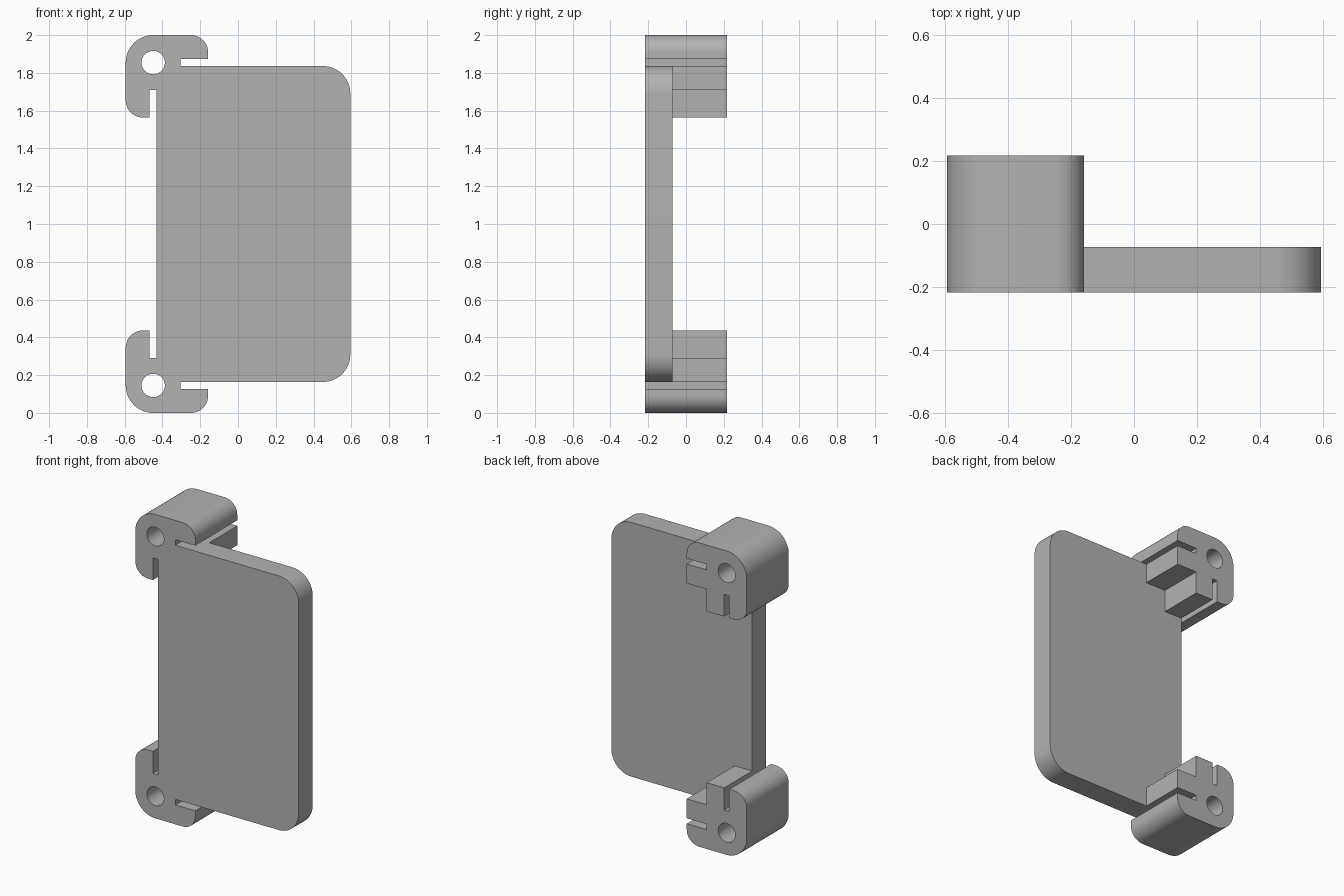
import bpy, bmesh, math
from mathutils import Vector

cube = bpy.data.objects.get("Cube")
if cube:
    bpy.data.objects.remove(cube, do_unlink=True)

U = 2 / 55            # design unit
WIDTH, HEIGHT, DEPTH = 32.7, 55, 12
PLATE = 4             # plate thickness
ARC_STEPS = 16


def outline(corners):
    """Polygon from (x, z, radius) corners, rounding right angles."""
    points = []
    for i, (x, z, r) in enumerate(corners):
        p = Vector((x, z))
        if not r:
            points.append(p)
            continue
        to_prev = (Vector(corners[i - 1][:2]) - p).normalized()
        to_next = (Vector(corners[(i + 1) % len(corners)][:2]) - p).normalized()
        centre = p + r * (to_prev + to_next)
        for k in range(ARC_STEPS + 1):
            t = math.pi / 2 * k / ARC_STEPS
            points.append(centre - r * (to_next * math.cos(t) + to_prev * math.sin(t)))
    return points


def extrude(name, points, y0, y1):
    """Solid from a front outline, between two depths."""
    bm = bmesh.new()
    verts = [bm.verts.new(((x - WIDTH / 2) * U, (y0 - DEPTH / 2) * U, z * U)) for x, z in points]
    face = bm.faces.new(verts)
    new = bmesh.ops.extrude_face_region(bm, geom=[face])["geom"]
    moved = [v for v in new if isinstance(v, bmesh.types.BMVert)]
    bmesh.ops.translate(bm, verts=moved, vec=(0, (y1 - y0) * U, 0))
    bmesh.ops.recalc_face_normals(bm, faces=bm.faces)
    mesh = bpy.data.meshes.new(name)
    bm.to_mesh(mesh)
    bm.free()
    obj = bpy.data.objects.new(name, mesh)
    bpy.context.collection.objects.link(obj)
    return obj


def combine(target, other, operation):
    """Apply a boolean and discard the operand."""
    mod = target.modifiers.new(operation.title(), "BOOLEAN")
    mod.operation, mod.solver, mod.object = operation, "EXACT", other
    bpy.context.view_layer.objects.active = target
    bpy.ops.object.modifier_apply(modifier=mod.name)
    bpy.data.objects.remove(other, do_unlink=True)


# Plate with rounded free corners
low, high = 4.5, HEIGHT - 4.5
bracket = extrude("plate_with_corner_clips", outline([
    (4.5, low, 0), (WIDTH, low, 4), (WIDTH, high, 4), (4.5, high, 0)]), 0, PLATE)

# Slotted corner clip, measured from its outer corner
clip = outline([
    (0, 0, 4), (12, 0, 2.5), (12, 3.5, 0), (8, 3.5, 0), (8, 4.5, 0), (12, 4.5, 0),
    (12, 8, 0), (8, 8, 0), (8, 12, 0), (4.5, 12, 0), (4.5, 8, 0), (3.5, 8, 0),
    (3.5, 12, 0), (0, 12, 2.5)])
hole = [Vector((4 + 1.7 * math.cos(a), 4 + 1.7 * math.sin(a)))
        for a in (math.tau * k / 48 for k in range(48))]


def at_end(points, top):
    return [(x, HEIGHT - z if top else z) for x, z in points]


# Clips at both ends, then their through holes
for top in (False, True):
    combine(bracket, extrude("clip", at_end(clip, top), 0, DEPTH), "UNION")
for top in (False, True):
    cutter = extrude("hole_cutter", at_end(hole, top), -1, DEPTH + 1)
    cutter.hide_render = True
    combine(bracket, cutter, "DIFFERENCE")

# Single grey material
grey = bpy.data.materials.new("plain grey")
grey.use_nodes = True
colour = (0.45, 0.45, 0.45, 1)
grey.diffuse_color = colour
grey.node_tree.nodes["Principled BSDF"].inputs["Base Color"].default_value = colour
bracket.data.materials.clear()
bracket.data.materials.append(grey)
for face in bracket.data.polygons:
    face.material_index = 0

bpy.ops.object.select_all(action="DESELECT")
bracket.select_set(True)
bpy.context.view_layer.objects.active = bracket
bpy.ops.object.shade_smooth_by_angle(angle=math.radians(30))
